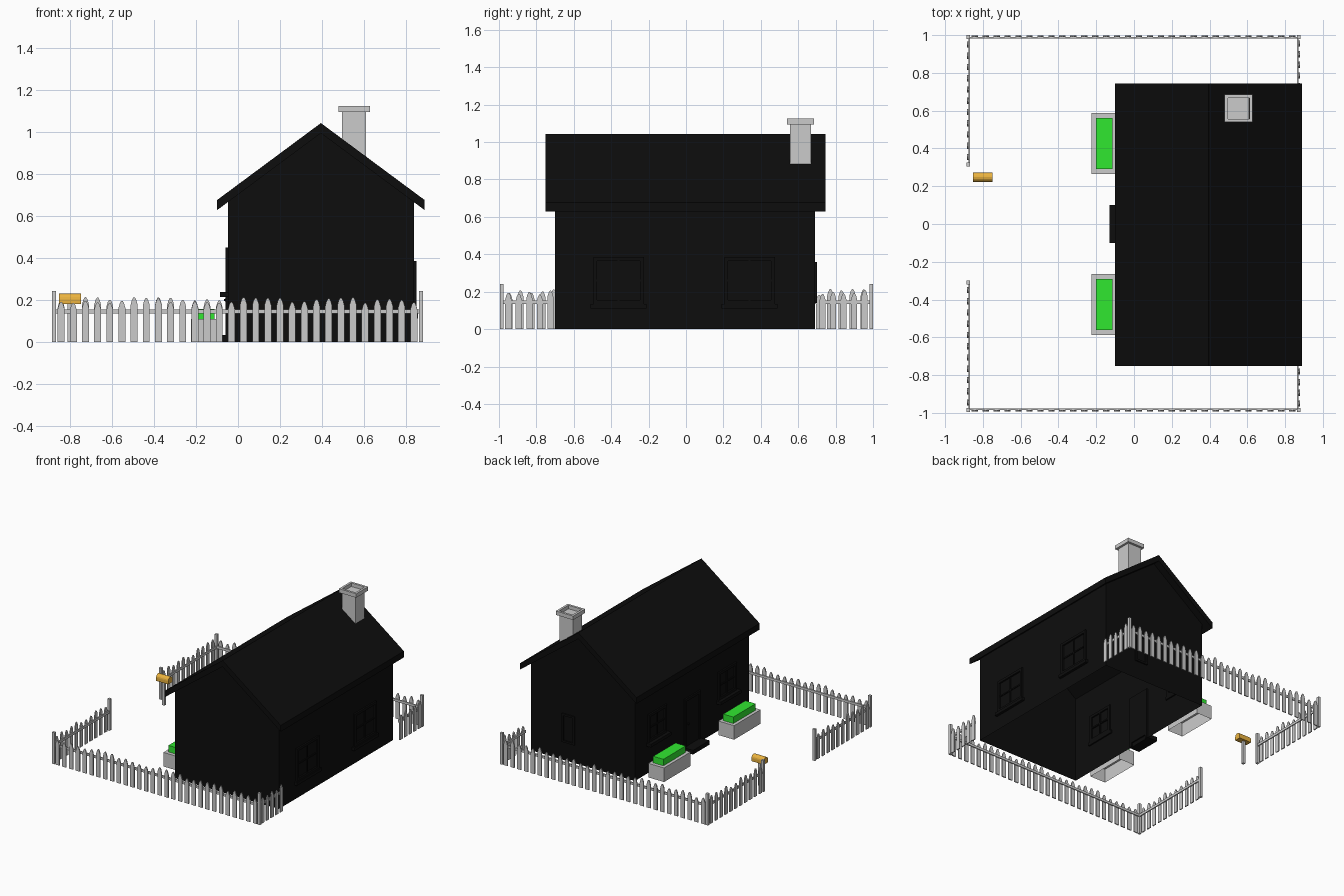
import bpy, bmesh, math, random
from mathutils import Vector, Matrix

if "Cube" in bpy.data.objects:
    bpy.data.objects.remove(bpy.data.objects["Cube"])

random.seed(4)

def material(name, r, g, b):
    m = bpy.data.materials.new(name)
    m.diffuse_color = (r, g, b, 1)
    m.use_nodes = True
    m.node_tree.nodes["Principled BSDF"].inputs["Base Color"].default_value = m.diffuse_color
    return m

BLACK = material("black_paint", 0.004, 0.004, 0.004)
GREEN = material("hedge_green", 0.03, 0.8, 0.03)
AMBER = material("amber_paint", 0.83, 0.45, 0.05)

def box(bm, x0, x1, y0, y1, z0, z1, open_bottom=False):
    size = Matrix.Diagonal((x1 - x0, y1 - y0, z1 - z0, 1))
    pos = Matrix.Translation(((x0 + x1) / 2, (y0 + y1) / 2, (z0 + z1) / 2))
    verts = bmesh.ops.create_cube(bm, size=1, matrix=pos @ size)["verts"]
    if open_bottom:
        low = [f for f in {f for v in verts for f in v.link_faces} if f.normal.z < -0.9
               or all(v.co.z < z0 + 1e-5 for v in f.verts)]
        bmesh.ops.delete(bm, geom=low, context="FACES_ONLY")

def prism(bm, profile, origin, u, v, depth):
    """Extrude a 2D profile, laid out along u and v, by the depth vector."""
    o, u, v, d = Vector(origin), Vector(u), Vector(v), Vector(depth)
    a = [bm.verts.new(o + u * p + v * q) for p, q in profile]
    b = [bm.verts.new(w.co + d) for w in a]
    n = len(a)
    faces = [bm.faces.new(a), bm.faces.new(b[::-1])]
    faces += [bm.faces.new((a[i], b[i], b[(i + 1) % n], a[(i + 1) % n])) for i in range(n)]
    bmesh.ops.recalc_face_normals(bm, faces=faces)
    return faces

def finish(name, bm, mat=None):
    me = bpy.data.meshes.new(name)
    bm.to_mesh(me)
    bm.free()
    ob = bpy.data.objects.new(name, me)
    if mat:
        me.materials.append(mat)
    bpy.context.collection.objects.link(ob)
    return ob

def box_object(name, dims, mat=None, open_bottom=False):
    bm = bmesh.new()
    box(bm, *dims, open_bottom)
    return finish(name, bm, mat)

X, Y, Z = (1, 0, 0), (0, 1, 0), (0, 0, 1)
CX, W0, W1, Y0, Y1 = 0.395, -0.048, 0.838, -0.70, 0.69

# House walls: gabled shell, open underneath
bm = bmesh.new()
faces = prism(bm, [(W0, 0), (W1, 0), (W1, 0.69), (CX, 1.02), (W0, 0.69)],
              (0, Y0, 0), X, Z, (0, Y1 - Y0, 0))
bmesh.ops.delete(bm, geom=[faces[2]], context="FACES_ONLY")
finish("house_walls", bm, BLACK)

# Roof: folded slab with plumb-cut eaves
bm = bmesh.new()
prism(bm, [(-0.10, 0.628), (-0.10, 0.676), (CX, 1.043), (0.89, 0.676), (0.89, 0.628), (CX, 0.995)],
      (0, -0.752, 0), X, Z, (0, 1.497, 0))
finish("roof", bm, BLACK)

# Chimney with a raised rim
box_object("chimney_shaft", (0.495, 0.61, 0.555, 0.667, 0.78, 1.098))
bm = bmesh.new()
for d in ((0.48, 0.628, 0.54, 0.557), (0.48, 0.628, 0.668, 0.685),
          (0.48, 0.497, 0.557, 0.668), (0.611, 0.628, 0.557, 0.668)):
    box(bm, *d, 1.095, 1.125)
finish("chimney_cap", bm)

# Windows: frame, crossbars and sill on the long walls
def window(name, wall, side, y, half, z0, z1, sill):
    bm = bmesh.new()
    def bar(ya, yb, za, zb, out):
        xs = sorted((wall - side * 0.01, wall + side * out))
        box(bm, *xs, ya, yb, za, zb)
    t = 0.02
    bar(y - half, y - half + t, z0, z1, 0.012)
    bar(y + half - t, y + half, z0, z1, 0.012)
    bar(y - half + t, y + half - t, z1 - t, z1, 0.012)
    bar(y - half + t, y + half - t, z0, z0 + t, 0.012)
    zm = (z0 + z1) / 2
    bar(y - 0.005, y + 0.005, z0 + t, z1 - t, 0.006)
    bar(y - half + t, y + half - t, zm - 0.005, zm + 0.005, 0.006)
    bar(y - half - 0.015, y + half + 0.015, z0 - 0.024, z0, sill)
    finish(name, bm, BLACK)

for tag, s in (("a", -1), ("b", 1)):
    window("entry_window_" + tag, W0, -1, s * 0.425, 0.11, 0.238, 0.45, 0.038)
    window("rear_window_" + tag, W1, 1, s * 0.35 - 0.01, 0.135, 0.135, 0.385, 0.02)

# Narrow end window
bm = bmesh.new()
for d in ((0.46, 0.475, 0.14, 0.36), (0.555, 0.57, 0.14, 0.36),
          (0.475, 0.555, 0.345, 0.36), (0.475, 0.555, 0.14, 0.155)):
    box(bm, d[0], d[1], Y1 - 0.01, Y1 + 0.01, d[2], d[3])
finish("end_window", bm, BLACK)

# Door, surround, knob and step
box_object("door", (W0 - 0.006, W0 + 0.01, -0.075, 0.075, 0.03, 0.38), BLACK)
bm = bmesh.new()
for d in ((-0.095, -0.075, 0.0, 0.40), (0.075, 0.095, 0.0, 0.40), (-0.075, 0.075, 0.38, 0.40)):
    box(bm, W0 - 0.012, W0 + 0.01, *d)
finish("door_frame", bm, BLACK)
bm = bmesh.new()
bmesh.ops.create_icosphere(bm, subdivisions=1, radius=0.008,
                           matrix=Matrix.Translation((W0 - 0.012, 0.055, 0.2)))
finish("door_knob", bm, BLACK)
box_object("door_step", (-0.13, W0, -0.1, 0.1, 0, 0.032), BLACK)

# Planters with hedges
for tag, s in (("a", -1), ("b", 1)):
    ys = sorted((s * 0.265, s * 0.587))
    box_object("planter_" + tag, (-0.224, -0.09, *ys, 0, 0.108), None, True)
    ys = sorted((s * 0.29, s * 0.56))
    box_object("hedge_" + tag, (-0.2, -0.113, *ys, 0.1, 0.158), GREEN)

# Mailbox: round-topped box on a post
bm = bmesh.new()
r = 0.025
arch = [(-r, 0), (r, 0)] + [(r * math.cos(a), 0.024 + r * math.sin(a))
                            for a in (math.pi * i / 8 for i in range(9))]
prism(bm, arch, (-0.853, 0.248, 0.181), Y, Z, (0.104, 0, 0))
finish("mailbox", bm, AMBER)
box_object("mailbox_post", (-0.813, -0.793, 0.238, 0.258, 0, 0.182))

# Picket fence: a rail with uneven pickets on its outer side
def fence(name, start, end, out, count, first, last):
    bm = bmesh.new()
    a, b, n = Vector((*start, 0)), Vector((*end, 0)), Vector((*out, 0))
    u = (b - a).normalized()
    prism(bm, [(0, 0.135), (0, 0.154), ((b - a).length, 0.154), ((b - a).length, 0.135)],
          a, u, Z, -n * 0.008)
    for i in range(count):
        t = first + (last - first) * i / (count - 1)
        h, w = random.uniform(0.183, 0.215), 0.0165
        shape = [(-w, 0), (w, 0), (w, h - 0.035), (w * 0.62, h - 0.012), (w * 0.2, h),
                 (-w * 0.2, h), (-w * 0.62, h - 0.012), (-w, h - 0.035)]
        prism(bm, shape, a + u * t, u, Z, n * 0.008)
    finish(name, bm)

L, R, F, B = -0.877, 0.872, -0.985, 0.99
fence("fence_front", (L, F), (R, F), (0, -1), 30, 0.034, 1.715)
fence("fence_back", (L, B), (R, B), (0, 1), 30, 0.034, 1.715)
for tag, y, s in (("front", F, -1), ("back", B, 1)):
    fence("gate_fence_" + tag, (L, y), (L, s * 0.31), (-1, 0), 11, 0.04, 0.635)
    fence("rear_fence_" + tag, (R, y), (R, s * 0.71), (1, 0), 5, 0.035, 0.26)

# Fence posts at corners and gate
bm = bmesh.new()
for x, y in ((L, F), (L, B), (R, F), (R, B), (L, -0.31), (L, 0.315)):
    box(bm, x - 0.01, x + 0.01, y - 0.01, y + 0.01, 0, 0.242)
finish("fence_posts", bm)
